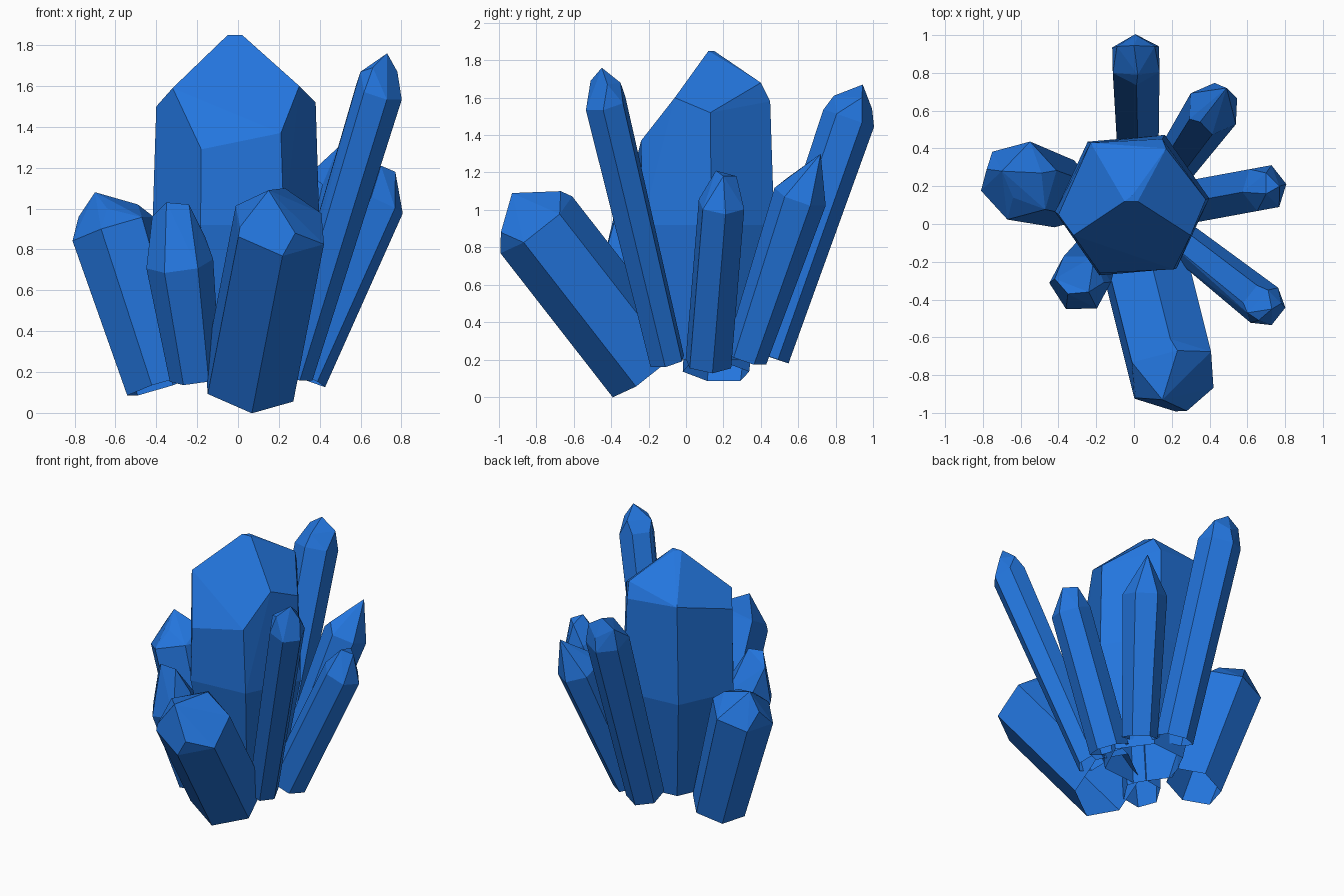
import bpy
import bmesh
from math import cos, sin, pi, radians
from mathutils import Vector

cube = bpy.data.objects.get("Cube")
if cube:
    bpy.data.objects.remove(cube, do_unlink=True)

# One blue for every crystal
blue = bpy.data.materials.new("crystal_blue")
blue.use_nodes = True
colour = (0.017, 0.18, 0.73, 1.0)
blue.diffuse_color = colour
blue.node_tree.nodes["Principled BSDF"].inputs["Base Color"].default_value = colour


def ring(centre, axis, radius, turn):
    """Six corners around an axis; turn zero puts a corner on the outer, lower side."""
    axis = axis.normalized()
    outward = Vector((axis.x, axis.y, 0))
    if outward.length < 0.01:
        outward = Vector((1, 0, 0))
    lower = (outward - axis * outward.dot(axis)).normalized()
    side = axis.cross(lower)
    angles = [radians(turn) + i * pi / 3 for i in range(6)]
    return [centre + radius * (cos(a) * lower + sin(a) * side) for a in angles]


def faceted_hull(name, points, axis):
    """Wrap points in a convex shell with flat facets, open at the foot."""
    mesh = bpy.data.meshes.new(name)
    bm = bmesh.new()
    for p in points:
        bm.verts.new(p)
    result = bmesh.ops.convex_hull(bm, input=bm.verts)
    loose = {v for v in result["geom_interior"] + result["geom_unused"]
             if isinstance(v, bmesh.types.BMVert)}
    bmesh.ops.delete(bm, geom=list(loose), context="VERTS")
    bmesh.ops.dissolve_limit(bm, angle_limit=radians(4), verts=bm.verts, edges=bm.edges)
    bmesh.ops.recalc_face_normals(bm, faces=bm.faces)
    foot = [f for f in bm.faces if f.normal.dot(axis.normalized()) < -0.9]
    bmesh.ops.delete(bm, geom=foot, context="FACES")
    bm.to_mesh(mesh)
    bm.free()
    mesh.materials.append(blue)
    obj = bpy.data.objects.new(name, mesh)
    bpy.context.collection.objects.link(obj)


def crystal(name, base, shoulder, base_radius, shoulder_radius, turn, tips):
    """Leaning six-sided prism ending in a short chisel point."""
    base, shoulder = Vector(base), Vector(shoulder)
    axis = shoulder - base
    points = ring(base, axis, base_radius, turn)
    points += ring(shoulder, axis, shoulder_radius, turn)
    points += [Vector(t) for t in tips]
    faceted_hull(name, points, axis)


# Large upright crystal: tapered foot, swollen middle, sloping shoulders, small ridge
up = Vector((0, 0, 1))
main_points = ring(Vector((0, 0.1, 0.2)), up, 0.26, 5)
main_points += ring(Vector((-0.01, 0.1, 0.92)), up, 0.41, 5)
main_points += [Vector(p) for p in (
    (-0.4, 0.05, 1.5), (-0.32, -0.06, 1.59), (-0.18, -0.26, 1.29),
    (0.21, -0.24, 1.37), (0.3, -0.06, 1.6), (0.38, 0.13, 1.52),
    (0.15, 0.45, 1.58), (0.17, 0.4, 1.68), (-0.23, 0.43, 1.61),
    (-0.05, 0.12, 1.85), (0.02, 0.12, 1.85), (-0.01, 0.15, 1.85))]
faceted_hull("main_crystal", main_points, up)

# Smaller crystals fanning out around it
crystal("front_crystal", (0.055, -0.2, 0.15), (0.205, -0.8, 0.92), 0.245, 0.245, -8,
        [(0.15, -0.93, 1.09), (0.23, -0.67, 1.1), (0.28, -0.99, 0.88), (0.01, -0.92, 0.91)])
crystal("right_crystal", (-0.37, 0.16, 0.135), (-0.61, 0.23, 0.9), 0.185, 0.215, 30,
        [(-0.7, 0.28, 1.08), (-0.49, 0.27, 1.02), (-0.78, 0.29, 0.96), (-0.64, 0.14, 1)])
crystal("front_right_crystal", (-0.21, -0.17, 0.17), (-0.285, -0.31, 0.73), 0.125, 0.165, 0,
        [(-0.35, -0.37, 1.03), (-0.24, -0.36, 1.02), (-0.42, -0.29, 0.96), (-0.16, -0.31, 0.86)])
crystal("front_left_crystal", (0.27, -0.1, 0.19), (0.69, -0.43, 1.57), 0.1, 0.118, 30,
        [(0.73, -0.45, 1.76), (0.6, -0.47, 1.67), (0.66, -0.51, 1.69),
         (0.78, -0.42, 1.67), (0.71, -0.35, 1.68)])
crystal("left_crystal", (0.31, 0.12, 0.18), (0.69, 0.19, 1.03), 0.13, 0.13, 0,
        [(0.7, 0.16, 1.21), (0.77, 0.2, 1.18), (0.7, 0.27, 1.18)])
crystal("back_left_crystal", (0.22, 0.32, 0.21), (0.42, 0.61, 1.07), 0.115, 0.145, 30,
        [(0.49, 0.72, 1.3), (0.35, 0.54, 1.17)])
crystal("back_crystal", (0.02, 0.43, 0.22), (0.01, 0.87, 1.49), 0.125, 0.143, 0,
        [(0, 0.945, 1.67), (-0.09, 0.94, 1.61), (0.11, 0.94, 1.6),
         (0.02, 0.79, 1.61), (0.02, 0.995, 1.54)])
